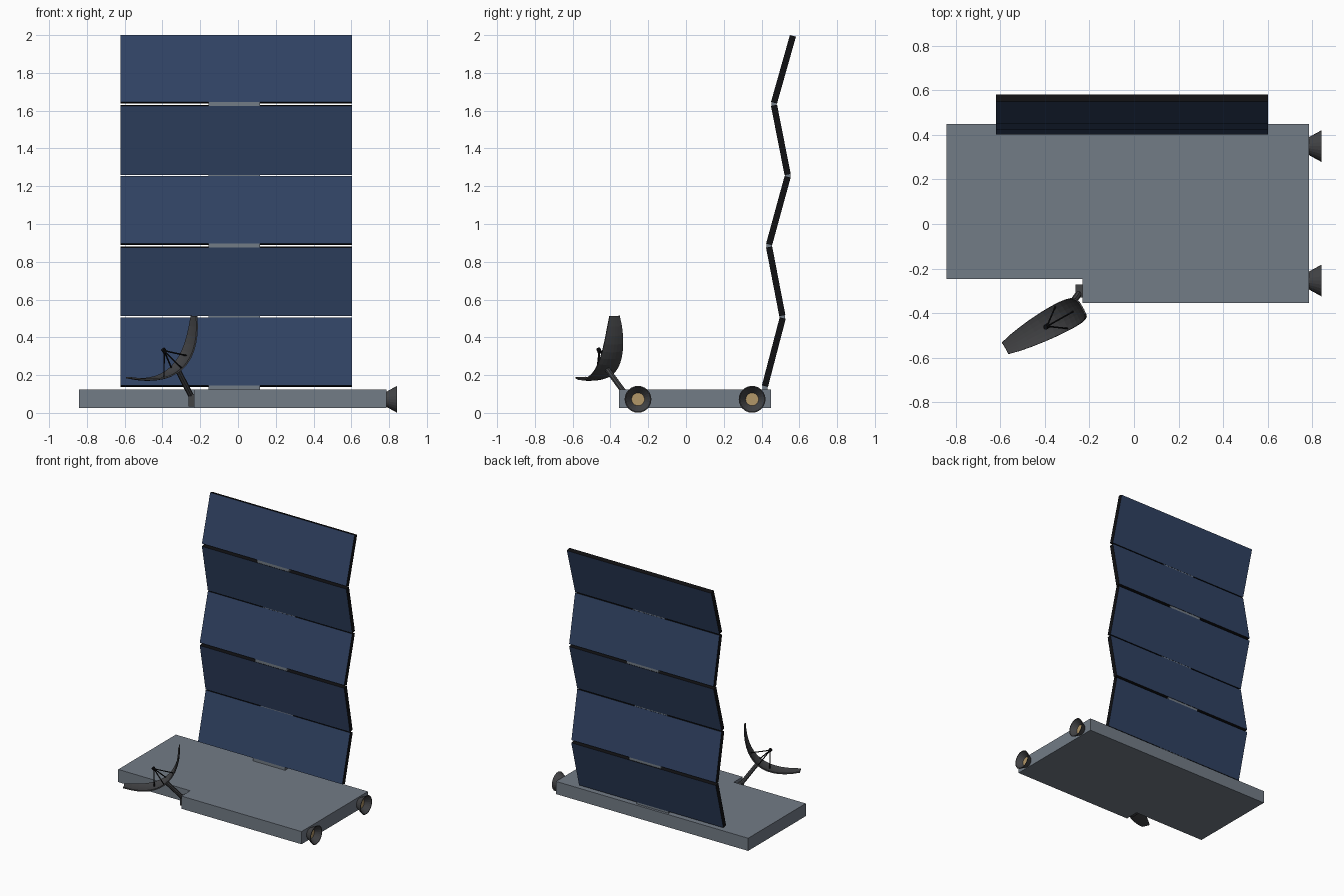
import bpy, bmesh, math
from mathutils import Vector, Matrix

if "Cube" in bpy.data.objects:
    bpy.data.objects.remove(bpy.data.objects["Cube"])


def mat(name, rgb):
    m = bpy.data.materials.new(name)
    m.diffuse_color = (*rgb, 1)
    m.use_nodes = True
    m.node_tree.nodes["Principled BSDF"].inputs["Base Color"].default_value = m.diffuse_color
    return m


GREY = mat("hull grey", (0.17, 0.20, 0.24))
BLUE = mat("solar blue", (0.030, 0.055, 0.125))
BLACK = mat("frame black", (0.005, 0.005, 0.006))
DARK = mat("dark grey", (0.055, 0.056, 0.060))
GOLD = mat("nozzle gold", (0.45, 0.31, 0.14))


def add(name, bm, *mats):
    bmesh.ops.recalc_face_normals(bm, faces=bm.faces)
    me = bpy.data.meshes.new(name)
    bm.to_mesh(me)
    bm.free()
    ob = bpy.data.objects.new(name, me)
    bpy.context.collection.objects.link(ob)
    for m in mats:
        me.materials.append(m)
    return ob


def box(name, lo, hi, m):
    lo, hi = Vector(lo), Vector(hi)
    bm = bmesh.new()
    bmesh.ops.create_cube(bm, size=1, matrix=Matrix.Translation((lo + hi) / 2) @ Matrix.Diagonal((*(hi - lo), 1)))
    return add(name, bm, m)


def rod(name, a, b, r, m, sides=8):
    a, b = Vector(a), Vector(b)
    d = b - a
    M = Matrix.Translation((a + b) / 2) @ d.to_track_quat('Z', 'Y').to_matrix().to_4x4()
    bm = bmesh.new()
    bmesh.ops.create_cone(bm, cap_ends=True, segments=sides, radius1=r, radius2=r, depth=d.length, matrix=M)
    return add(name, bm, m)


# Stepped flat body
bm = bmesh.new()
outline = [(-0.842, -0.248), (-0.232, -0.248), (-0.232, -0.355), (0.787, -0.355), (0.787, 0.45), (-0.842, 0.45)]
f = bm.faces.new([bm.verts.new((x, y, 0.026)) for x, y in outline])
ext = bmesh.ops.extrude_face_region(bm, geom=[f])
bmesh.ops.translate(bm, verts=[v for v in ext['geom'] if isinstance(v, bmesh.types.BMVert)], vec=(0, 0, 0.097))
add("body", bm, GREY)

# Folding solar panels: blue faces with black rims
folds = [((0.418, 0.142), (0.512, 0.502)), ((0.510, 0.515), (0.440, 0.878)), ((0.440, 0.892), (0.538, 1.250)),
         ((0.538, 1.262), (0.466, 1.628)), ((0.466, 1.642), (0.566, 1.996))]
for i, ((y0, z0), (y1, z1)) in enumerate(folds):
    d = Vector((0, y1 - y0, z1 - z0))
    ang = -math.atan2(d.y, d.z)
    M = Matrix.Translation((-0.009, (y0 + y1) / 2, (z0 + z1) / 2)) @ Matrix.Rotation(ang, 4, 'X')
    bm = bmesh.new()
    bmesh.ops.create_cube(bm, size=1, matrix=Matrix.Diagonal((1.224, 0.033, d.length, 1)))
    bm.normal_update()
    for f in bm.faces:
        f.material_index = 0 if abs(f.normal.y) > 0.5 else 1
    bm.transform(M)
    add(f"solar_panel_{i + 1}", bm, BLUE, BLACK)
    # hinge below each panel
    box(f"panel_hinge_{i + 1}", (-0.155, y0 - 0.014, z0 - 0.022), (0.117, y0 + 0.014, z0 + 0.006), GREY)

# Engine nozzles: flared bell, recessed throat with gold disc
for side, y in (("front", -0.254), ("back", 0.35)):
    bm = bmesh.new()
    n = 24
    rings = []
    for x, r in ((0.782, 0.038), (0.842, 0.071), (0.842, 0.066), (0.802, 0.034)):
        rings.append([bm.verts.new((x, y + r * math.cos(2 * math.pi * k / n), 0.072 + r * math.sin(2 * math.pi * k / n)))
                      for k in range(n)])
    for a, b in zip(rings, rings[1:]):
        for k in range(n):
            bm.faces.new((a[k], a[(k + 1) % n], b[(k + 1) % n], b[k]))
    bm.faces.new(rings[0])
    bm.faces.new(rings[-1]).material_index = 1
    add(f"nozzle_{side}", bm, DARK, GOLD)

# Antenna dish: long truncated parabolic strip
A, B = Vector((-0.232, -0.378, 0.512)), Vector((-0.578, -0.558, 0.185))
mid = (A + B) / 2
half = (A - B).length / 2
u = (A - B).normalized()
axis = Vector((-0.573, -0.344, 0.745))
axis = (axis - u * axis.dot(u)).normalized()
w = axis.cross(u)
SAG = 0.155
C = mid - axis * SAG


def dish(s, t):
    return C + u * s + w * t + axis * (SAG * (s * s + t * t) / half ** 2)


bm = bmesh.new()
NS, NT = 14, 6
grid = []
for i in range(NS + 1):
    q = -1 + 2 * i / NS
    hw = 0.066 * math.sqrt(1 - 0.8 * q * q)
    grid.append([bm.verts.new(dish(q * half, hw * (-1 + 2 * j / NT))) for j in range(NT + 1)])
for i in range(NS):
    for j in range(NT):
        bm.faces.new((grid[i][j], grid[i + 1][j], grid[i + 1][j + 1], grid[i][j + 1]))
ob = add("antenna_dish", bm, DARK)
so = ob.modifiers.new("thickness", 'SOLIDIFY')
so.thickness = 0.008
so.offset = 0

# Antenna arm, foot and feed struts
rod("antenna_arm", (-0.236, -0.295, 0.065), C, 0.015, DARK)
box("antenna_foot", (-0.262, -0.33, 0.035), (-0.228, -0.272, 0.1), DARK)
focus = C + axis * 0.13
for i, (s, t) in enumerate(((0, 0.058), (0, -0.058), (0.09, 0), (-0.09, 0))):
    rod(f"feed_strut_{i + 1}", dish(s, t), focus, 0.004, BLACK, 6)
rod("antenna_feed", focus - axis * 0.012, focus + axis * 0.012, 0.012, BLACK, 10)
